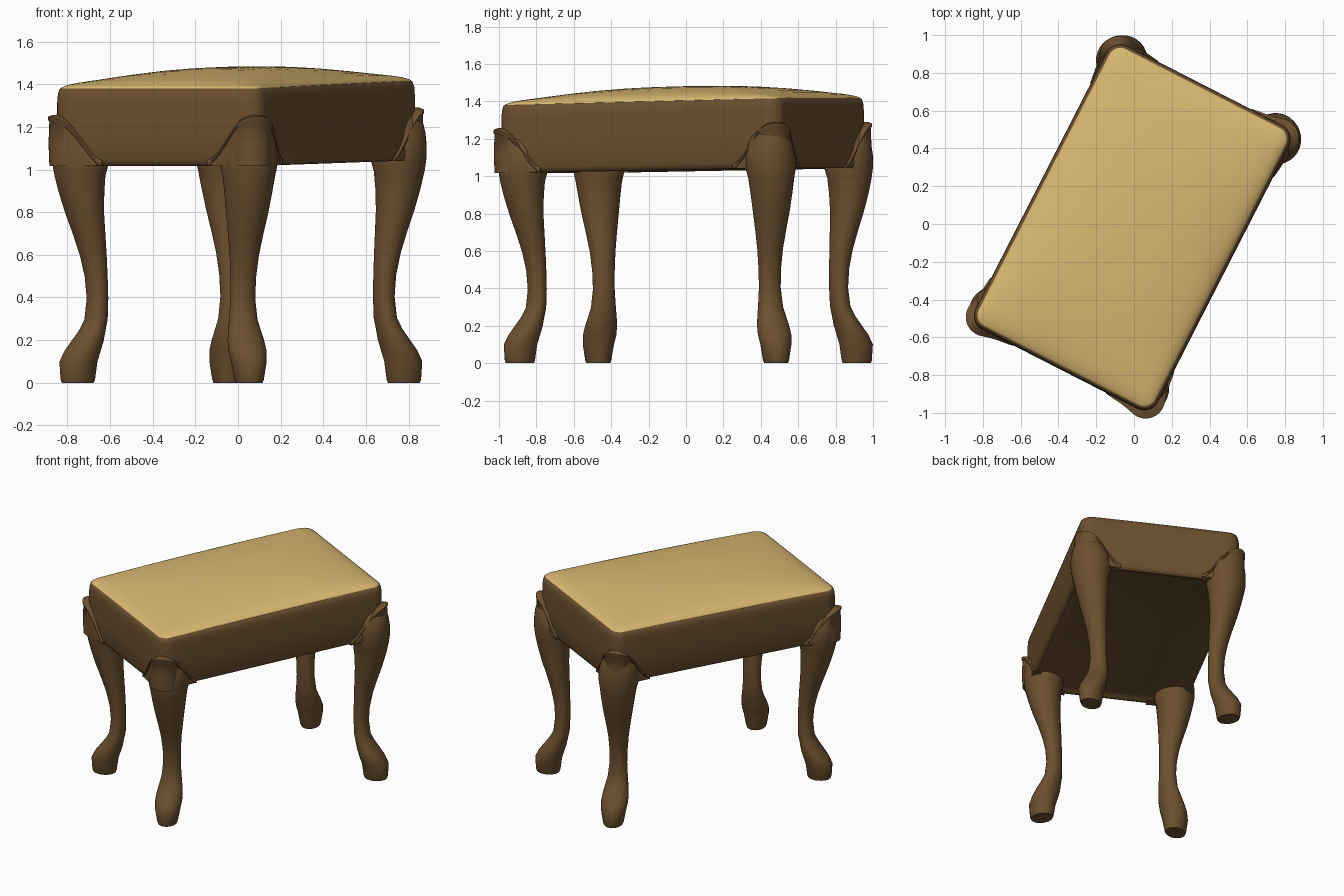
import bpy, bmesh, math
from math import sin, cos, pi

cube = bpy.data.objects.get("Cube")
if cube:
    bpy.data.objects.remove(cube)

HALF_L, HALF_W, RADIUS = 0.84, 0.54, 0.08   # seat frame half length, half width, corner
SEAT_X = -0.02                              # seat sits slightly off the feet's middle
TURN = math.radians(62.9)                   # the whole stool stands turned
TILT = 0.016                                # slight rise toward the back end


def material(name, rgb):
    m = bpy.data.materials.new(name)
    m.use_nodes = True
    m.diffuse_color = (*rgb, 1)
    bsdf = m.node_tree.nodes["Principled BSDF"]
    bsdf.inputs["Base Color"].default_value = (*rgb, 1)
    bsdf.inputs["Roughness"].default_value = 0.7
    return m


WOOD = material("brown_wood", (0.148, 0.079, 0.028))
FABRIC = material("tan_fabric", (0.71, 0.485, 0.168))


def loft(name, rings, mat, angle=50):
    """Skin a list of equal-length closed point rings and cap both ends."""
    bm = bmesh.new()
    rows = [[bm.verts.new((x, y, z + TILT * x * z)) for x, y, z in r] for r in rings]
    n = len(rows[0])
    for lo, hi in zip(rows, rows[1:]):
        for i in range(n):
            j = (i + 1) % n
            bm.faces.new((lo[i], lo[j], hi[j], hi[i]))
    bm.faces.new(rows[0][::-1])
    bm.faces.new(rows[-1])
    bmesh.ops.recalc_face_normals(bm, faces=bm.faces)
    mesh = bpy.data.meshes.new(name)
    bm.to_mesh(mesh)
    bm.free()
    mesh.materials.append(mat)
    obj = bpy.data.objects.new(name, mesh)
    bpy.context.collection.objects.link(obj)
    obj.rotation_euler.z = TURN
    bpy.ops.object.select_all(action="DESELECT")
    obj.select_set(True)
    bpy.context.view_layer.objects.active = obj
    bpy.ops.object.shade_smooth_by_angle(angle=math.radians(angle))


def corner_point(s, out):
    """Point at arc distance s from the middle of the +x +y frame corner."""
    h = RADIUS * pi / 4
    c = max(-h, min(h, s))
    a = pi / 4 + c / RADIUS
    x = HALF_L - RADIUS + (RADIUS + out) * cos(a)
    y = HALF_W - RADIUS + (RADIUS + out) * sin(a)
    return x - max(0, s - h), y + min(0, s + h)


def outline(grow, steps=8):
    """Rounded rectangle with evenly divided straight sides."""
    r = RADIUS + grow
    ends = []
    for k, (sx, sy) in enumerate([(1, 1), (-1, 1), (-1, -1), (1, -1)]):
        for i in range(steps + 1):
            a = pi / 2 * (k + i / steps)
            ends.append((sx * (HALF_L - RADIUS) + r * cos(a),
                         sy * (HALF_W - RADIUS) + r * sin(a)))
    pts = []
    for i, p in enumerate(ends):
        pts.append(p)
        if i % (steps + 1) == steps:
            q = ends[(i + 1) % len(ends)]
            pts += [(p[0] + (q[0] - p[0]) * t / 12, p[1] + (q[1] - p[1]) * t / 12)
                    for t in range(1, 12)]
    return pts


# Apron: height and outward growth, from the recessed underside to the rolled top
apron_profile = [(1.05, -0.06), (1.035, -0.04), (1.03, -0.025), (1.036, -0.01),
                 (1.06, 0), (1.2, 0.003), (1.33, 0.003), (1.37, 0),
                 (1.395, -0.008), (1.403, -0.022), (1.4, -0.035)]
loft("seat_apron", [[(x + SEAT_X, y, z) for x, y in outline(g)]
                    for z, g in apron_profile], WOOD)

# Cushion: rounded edge rising to a full, gentle dome
edge = outline(-0.015)
cushion = [[(x + SEAT_X, y, 1.385) for x, y in edge]]
for t in (1, 0.99, 0.975, 0.95, 0.9, 0.8, 0.65, 0.5, 0.35, 0.2, 0.08, 0.02):
    ring = []
    for x, y in edge:
        x, y = x * t, y * t
        dome = (1 - abs(x / HALF_L) ** 2.5) * (1 - abs(y / HALF_W) ** 2.5)
        ring.append((x + SEAT_X, y, 1.4 + 0.018 * (1 - t ** 24) + 0.063 * dome))
    cushion.append(ring)
loft("seat_cushion", cushion, FABRIC, angle=70)

# Cabriole leg: height, shift along the corner diagonal, half depth, half width
leg_profile = [(0, 0.007, 0.076, 0.062), (0.015, 0.007, 0.082, 0.068),
               (0.1, 0.004, 0.09, 0.083), (0.15, -0.016, 0.085, 0.09),
               (0.2, -0.042, 0.074, 0.087), (0.25, -0.065, 0.06, 0.078),
               (0.3, -0.083, 0.053, 0.068), (0.4, -0.09, 0.05, 0.059),
               (0.5, -0.084, 0.053, 0.061), (0.6, -0.07, 0.062, 0.069),
               (0.7, -0.05, 0.075, 0.083), (0.8, -0.028, 0.09, 0.099),
               (0.9, -0.012, 0.106, 0.113), (0.98, -0.004, 0.119, 0.124),
               (1.03, -0.006, 0.13, 0.135), (1.1, 0, 0.128, 0.134),
               (1.16, 0.002, 0.122, 0.12), (1.21, 0.006, 0.108, 0.095),
               (1.245, 0.012, 0.088, 0.06)]


def leg_ring(z, shift, depth, width, foot_x, foot_y, lean):
    sx, sy = math.copysign(1, foot_x), math.copysign(1, foot_y)
    d = math.sqrt(0.5)
    ring = []
    for i in range(28):
        a = 2 * pi * i / 28
        p, q = shift + depth * cos(a), width * sin(a)
        ring.append((foot_x + lean * z * z + sx * d * (p - q), foot_y + sy * d * (p + q), z))
    return ring


def knee_bracket(name, sx, sy):
    """Raised plate wrapping the corner under an arched, rolled rim."""
    reach, count = 0.245, 48
    rings = []
    for i in range(count + 1):
        s = reach * (2 * i / count - 1)
        swell = 0.5 + 0.5 * cos(pi * s / reach)
        arch = 1.045 + 0.215 * swell ** 0.8
        base = 0.028 * swell ** 2
        rim = base + 0.016 * (1 - (s / reach) ** 2) ** 0.5 + 0.003
        body = base + 0.01 * swell + 0.003
        section = [(arch + 0.014, -0.02), (arch + 0.014, base), (arch + 0.006, rim),
                   (arch - 0.006, rim), (arch - 0.014, body),
                   ((arch + 1.03) / 2 - 0.006, body + 0.004), (1.031, body), (1.031, -0.05)]
        ring = []
        for z, out in section:
            x, y = corner_point(s, out)
            ring.append((sx * x + SEAT_X, sy * y, z))
        rings.append(ring)
    loft(name, rings, WOOD)


# Each leg: foot position and how far the knee leans along the length
legs = [("back", 0.784, 0.457, -0.033), ("left", 0.778, -0.468, -0.026),
        ("front", -0.762, -0.446, 0.005), ("right", -0.755, 0.45, 0)]
for side, foot_x, foot_y, lean in legs:
    loft(side + "_leg", [leg_ring(*p, foot_x, foot_y, lean) for p in leg_profile], WOOD)
    knee_bracket(side + "_knee_bracket", math.copysign(1, foot_x), math.copysign(1, foot_y))
